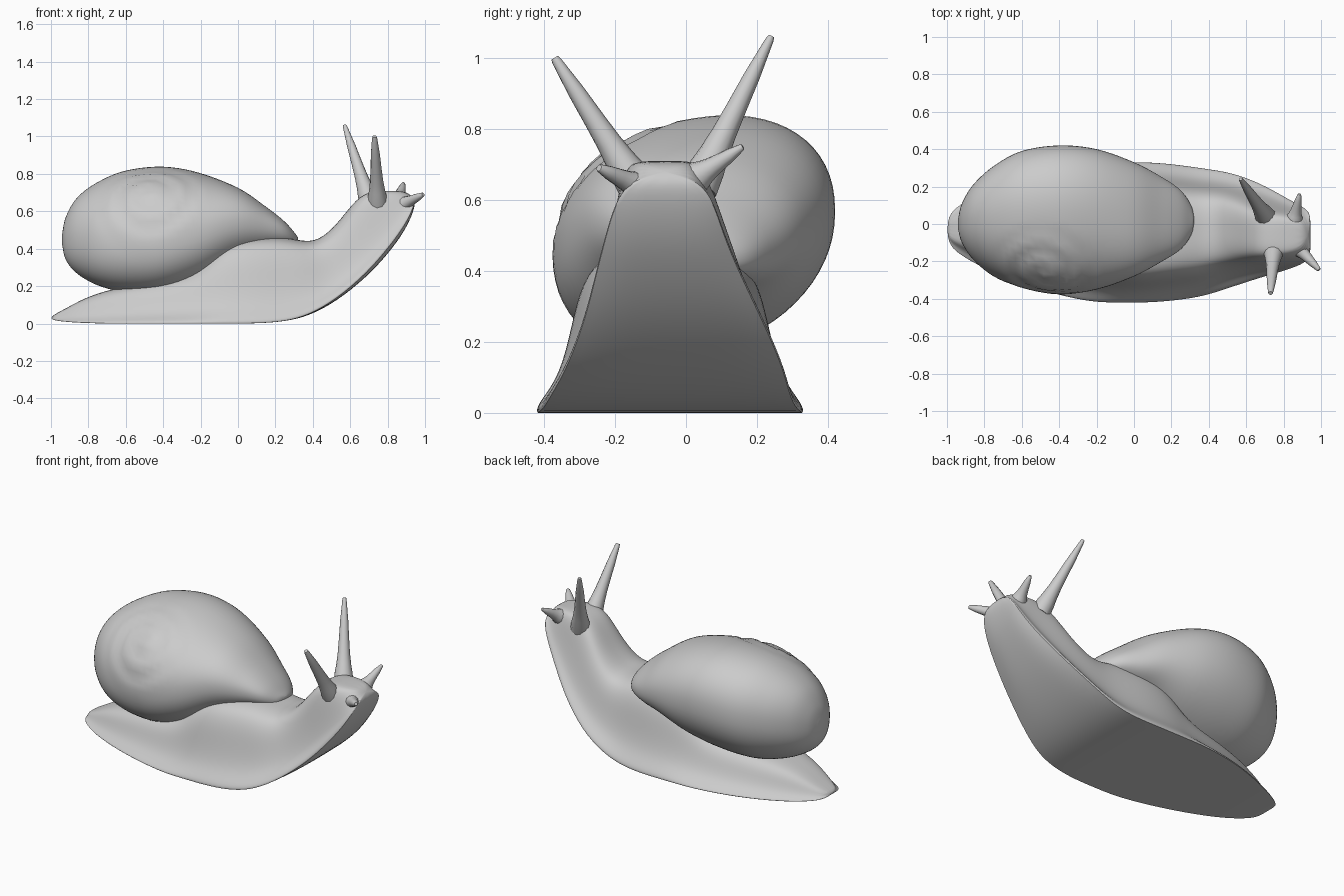
import bpy, bmesh, math
from mathutils import Vector

cube = bpy.data.objects.get("Cube")
if cube:
    bpy.data.objects.remove(cube, do_unlink=True)

GREY = (0.6, 0.6, 0.6, 1)
mat = bpy.data.materials.new("soft grey")
mat.use_nodes = True
mat.diffuse_color = GREY
mat.node_tree.nodes["Principled BSDF"].inputs["Base Color"].default_value = GREY


def loft(name, rings, subdiv=0, creased=(), angle=60):
    """Skin closed rings of equal length, capping both ends."""
    bm = bmesh.new()
    vs = [[bm.verts.new(p) for p in ring] for ring in rings]
    n = len(rings[0])
    for a, b in zip(vs, vs[1:]):
        for i in range(n):
            j = (i + 1) % n
            bm.faces.new((a[i], a[j], b[j], b[i]))
    bm.faces.new(vs[0])
    bm.faces.new(vs[-1])
    crease = bm.edges.layers.float.new("crease_edge")
    for i in creased:
        for a, b in zip(vs, vs[1:]):
            bm.edges.get((a[i], b[i]))[crease] = 0.8
    bmesh.ops.recalc_face_normals(bm, faces=bm.faces)
    mesh = bpy.data.meshes.new(name)
    bm.to_mesh(mesh)
    bm.free()
    mesh.materials.append(mat)
    ob = bpy.data.objects.new(name, mesh)
    bpy.context.collection.objects.link(ob)
    bpy.ops.object.select_all(action="DESELECT")
    ob.select_set(True)
    bpy.context.view_layer.objects.active = ob
    bpy.ops.object.shade_smooth_by_angle(angle=math.radians(angle))
    if subdiv:
        mod = ob.modifiers.new("Smooth", "SUBSURF")
        mod.levels = mod.render_levels = subdiv
    return ob


def spline(stations, steps):
    """Catmull-Rom interpolation through rows of numbers."""
    rows = [stations[0]] + stations + [stations[-1]]
    out = []
    for a, b, c, d in zip(rows, rows[1:], rows[2:], rows[3:]):
        for k in range(steps):
            t = k / steps
            out.append([0.5 * (2*q + (r-p)*t + (2*p-5*q+4*r-s)*t*t + (3*q-p-3*r+s)*t**3)
                        for p, q, r, s in zip(a, b, c, d)])
    return out + [stations[-1]]


# Body: sole x, sole z, top x, top z, y centre, half width, sole edge rounding, taper
body_rows = [
    (-1.0, .02, -1.0, .04, -.03, .07, 0, 1), (-.94, .01, -.92, .08, -.03, .13, 0, 1),
    (-.8, 0, -.78, .16, -.03, .21, 0, 1), (-.55, 0, -.53, .215, -.03, .31, 0, 1),
    (-.3, 0, -.29, .25, -.04, .365, 0, 1), (-.17, 0, -.18, .33, -.045, .375, 0, 1),
    (-.05, 0, -.07, .44, -.045, .375, 0, .9), (.1, 0, .08, .46, -.045, .375, 0, .9),
    (.25, .01, .23, .465, -.045, .36, 0, 1), (.38, .04, .34, .44, -.045, .34, .01, 1),
    (.53, .12, .43, .44, -.03, .305, .03, 1), (.69, .25, .53, .53, -.035, .25, .05, .9),
    (.80, .37, .61, .64, -.05, .205, .06, .8), (.89, .49, .69, .71, -.06, .165, .06, .65),
    (.94, .60, .82, .71, -.06, .135, .05, .6), (.95, .66, .91, .705, -.06, .08, .05, .6),
]
flank = [(.84, .2), (.75, .42), (.69, .65), (.62, .82), (.5, .95), (.25, 1)]
rings = []
for sx, sz, tx, tz, cy, hw, lift, taper in body_rows:
    half = [(.65, 0), (1, lift), (1, lift + .05)] + [(u ** taper, h) for u, h in flank]
    section = half + [(0, 1)] + [(-u, h) for u, h in reversed(half)] + [(0, 0)]
    rings.append([(sx + (tx - sx) * h, cy + hw * u, sz + (tz - sz) * h) for u, h in section])
loft("body", rings, 2, creased=(1, 17))

# Shell: x, y range, z range, sideways lean
shell_rows = [
    (-.94, -.03, .03, .42, .48, .1), (-.92, -.10, .11, .34, .57, .13),
    (-.86, -.19, .21, .27, .67, .15), (-.75, -.28, .31, .21, .75, .16),
    (-.6, -.34, .39, .175, .81, .16), (-.4, -.375, .42, .18, .83, .16),
    (-.2, -.35, .40, .23, .80, .1), (0, -.28, .33, .32, .725, -.03),
    (.15, -.2, .25, .36, .62, -.12), (.25, -.135, .18, .385, .54, -.15),
    (.305, -.06, .1, .40, .48, -.15), (.32, 0, .04, .42, .46, -.15),
]
# Spire: a spiral groove round an axis leaning to the model's right
apex = Vector((-.47, -.25, .68))
axis = Vector((0, -.6, .8))
side = axis.cross(Vector((1, 0, 0)))


def wind(p):
    d = p - apex
    u, v = d.x, d.dot(side)
    r = math.hypot(u, v)
    if d.dot(axis) < -.25 or r > .3:
        return p
    phase = r / .11 - math.atan2(v, u) / math.tau
    groove = (.5 + .5 * math.cos(math.tau * phase)) ** 2
    fade = min(1, (.3 - r) / .1) * min(1, r / .06)
    return p + axis * (.012 * (1 - r / .3) - .015 * groove * fade)


rings = []
N = 64
for x, y0, y1, z0, z1, lean in spline(shell_rows, 5):
    ring = []
    for i in range(N):
        t = math.tau * i / N
        c, s = [math.copysign(abs(f) ** .92, f) for f in (math.cos(t), math.sin(t))]
        y = (y0 + y1) / 2 + c * (y1 - y0) / 2
        z = (z0 + z1) / 2 + s * (z1 - z0) / 2 + lean * c * (y1 - y0) / 2
        ring.append(wind(Vector((x, y, z))))
    rings.append(ring)
loft("shell", rings)


# Tentacles: flared root sunk in the head, straight taper, blunt tip
def tentacle(name, base, tip, root, end):
    base, tip = Vector(base), Vector(tip)
    rot = (tip - base).to_track_quat("Z", "Y")
    profile = [(-.15, 1.45), (0, 1.25), (.1, 1), (.25, .75), (.45, .55), (.7, .35), (.97, 0), (1, -.1)]
    rings = []
    for f, k in profile:
        r = end + (root - end) * k
        centre = base.lerp(tip, f)
        rings.append([centre + rot @ Vector((r * math.cos(a), r * math.sin(a), 0))
                      for a in (math.tau * i / 12 for i in range(12))])
    loft(name, rings)


tentacle("left_eye_stalk", (.69, .06, .69), (.57, .24, 1.06), .043, .012)
tentacle("right_eye_stalk", (.745, -.165, .68), (.73, -.37, 1.0), .043, .014)
tentacle("left_feeler", (.86, .04, .67), (.885, .16, .75), .036, .01)
tentacle("right_feeler", (.89, -.14, .64), (.99, -.245, .69), .036, .012)
